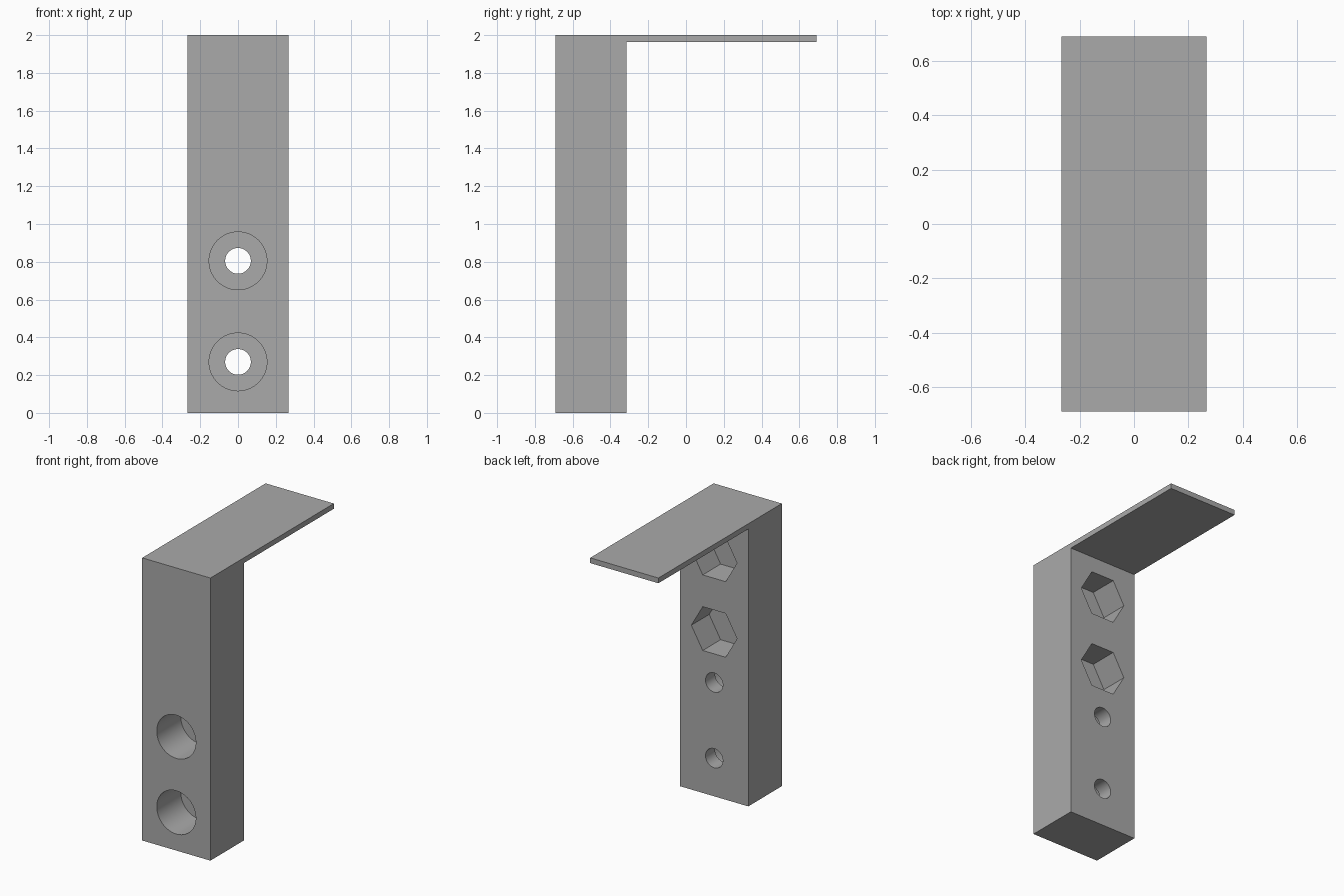
import bpy, bmesh, math
from mathutils import Matrix

cube = bpy.data.objects.get("Cube")
if cube:
    bpy.data.objects.remove(cube, do_unlink=True)

HALF_W = 0.267
FRONT, BACK, REACH = -0.69, -0.315, 0.69
HEIGHT, PLATE_Z = 2.0, 1.963
BORE_Z = (0.27, 0.805)      # wide round recesses in the front
NUT_Z = (1.163, 1.698)      # hexagonal recesses in the back

grey = bpy.data.materials.new("grey plastic")
grey.use_nodes = True
colour = (0.4, 0.4, 0.4, 1)
grey.diffuse_color = colour
grey.node_tree.nodes["Principled BSDF"].inputs["Base Color"].default_value = colour


def make_object(name, bm):
    bmesh.ops.recalc_face_normals(bm, faces=bm.faces)
    mesh = bpy.data.meshes.new(name)
    bm.to_mesh(mesh)
    bm.free()
    mesh.materials.append(grey)
    obj = bpy.data.objects.new(name, mesh)
    bpy.context.collection.objects.link(obj)
    return obj


def cut(target, name, z, radius, sides, y0, y1):
    """Remove a prism running along y from the target."""
    bm = bmesh.new()
    bmesh.ops.create_cone(bm, cap_ends=True, segments=sides, radius1=radius,
                          radius2=radius, depth=y1 - y0)
    # turn a corner towards +x, then lay the prism along y
    bm.transform(Matrix.Translation((0, (y0 + y1) / 2, z))
                 @ Matrix.Rotation(math.pi / 2, 4, "X")
                 @ Matrix.Rotation(math.pi / 2, 4, "Z"))
    cutter = make_object(name, bm)
    cutter.hide_render = True
    mod = target.modifiers.new(name, "BOOLEAN")
    mod.operation = "DIFFERENCE"
    mod.solver = "EXACT"
    mod.object = cutter
    bpy.context.view_layer.objects.active = target
    bpy.ops.object.modifier_apply(modifier=mod.name)
    bpy.data.objects.remove(cutter, do_unlink=True)


# L-shaped bracket: upright block with a thin top plate
profile = [(FRONT, 0), (BACK, 0), (BACK, PLATE_Z), (REACH, PLATE_Z),
           (REACH, HEIGHT), (FRONT, HEIGHT)]
bm = bmesh.new()
face = bm.faces.new([bm.verts.new((-HALF_W, y, z)) for y, z in profile])
side = bmesh.ops.extrude_face_region(bm, geom=[face])["geom"]
bmesh.ops.translate(bm, vec=(2 * HALF_W, 0, 0),
                    verts=[v for v in side if isinstance(v, bmesh.types.BMVert)])
bracket = make_object("bracket", bm)

# Recesses, then the screw holes through them
for z in BORE_Z:
    cut(bracket, "round_recess", z, 0.153, 64, FRONT - 0.1, FRONT + 0.268)
for z in NUT_Z:
    cut(bracket, "nut_recess", z, 0.179, 6, BACK - 0.2, BACK + 0.1)
for z in BORE_Z + NUT_Z:
    cut(bracket, "screw_hole", z, 0.068, 48, FRONT - 0.2, BACK + 0.2)

# Smooth hole walls, crisp edges
bpy.ops.object.select_all(action="DESELECT")
bracket.select_set(True)
bpy.context.view_layer.objects.active = bracket
bpy.ops.object.shade_smooth_by_angle(angle=math.radians(30))
